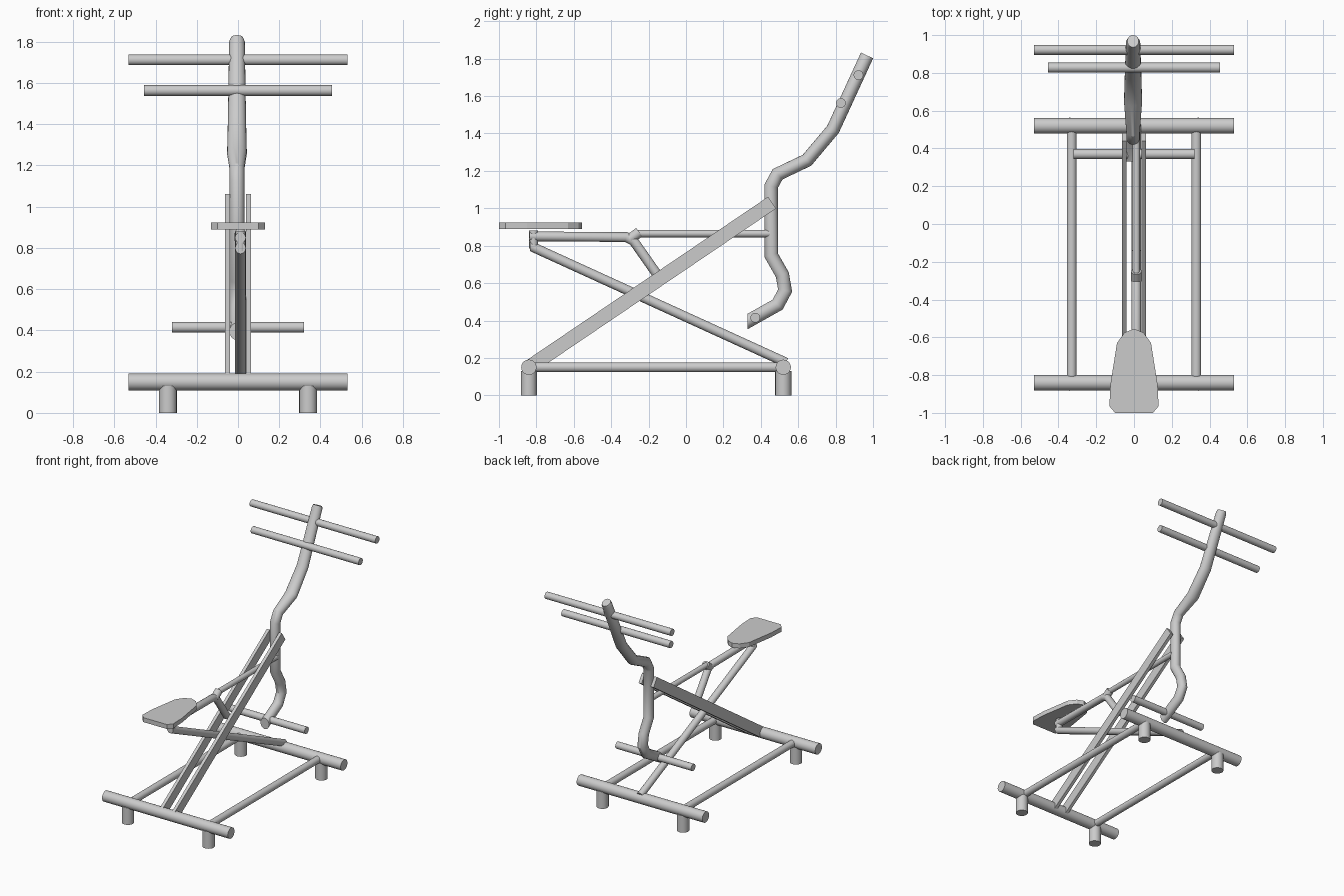
import bpy, bmesh, math
from mathutils import Vector

if "Cube" in bpy.data.objects:
    bpy.data.objects.remove(bpy.data.objects["Cube"], do_unlink=True)

grey = bpy.data.materials.new("light grey metal")
grey.use_nodes = True
grey.diffuse_color = (0.6, 0.6, 0.6, 1)
grey.node_tree.nodes["Principled BSDF"].inputs["Base Color"].default_value = (0.6, 0.6, 0.6, 1)

SIDES = 20
X = Vector((1, 0, 0))


def finish(bm, name, smooth=True):
    bmesh.ops.recalc_face_normals(bm, faces=bm.faces)
    mesh = bpy.data.meshes.new(name)
    bm.to_mesh(mesh)
    bm.free()
    mesh.materials.append(grey)
    obj = bpy.data.objects.new(name, mesh)
    bpy.context.collection.objects.link(obj)
    if smooth:
        bpy.ops.object.select_all(action='DESELECT')
        obj.select_set(True)
        bpy.context.view_layer.objects.active = obj
        bpy.ops.object.shade_smooth_by_angle(angle=math.radians(35))
    return obj


def tube(name, path, radius, x=0.0, start=None, widths=None):
    """Sweep a mitred round tube along (y, z) points; start sets the cut direction of the first end."""
    pts = [Vector((x, y, z)) for y, z in path]
    dirs = [(b - a).normalized() for a, b in zip(pts, pts[1:])]
    bm = bmesh.new()
    rings = []
    for i, p in enumerate(pts):
        before, after = dirs[max(i - 1, 0)], dirs[min(i, len(dirs) - 1)]
        normal = (before + after).normalized()
        if i == 0 and start:
            normal = Vector((0, *start))
        side = X.cross(normal) / normal.dot(after)
        wide = widths[i] if widths else radius
        ring = []
        for k in range(SIDES):
            a = math.tau * k / SIDES
            ring.append(bm.verts.new(p + X * wide * math.cos(a) + side * radius * math.sin(a)))
        rings.append(ring)
    for r, s in zip(rings, rings[1:]):
        for k in range(SIDES):
            j = (k + 1) % SIDES
            bm.faces.new((r[k], r[j], s[j], s[k]))
    bm.faces.new(rings[0])
    bm.faces.new(rings[-1])
    return finish(bm, name)


def crossbar(name, half, y, z, radius):
    """Round bar lying along x."""
    bm = bmesh.new()
    bmesh.ops.create_cone(bm, cap_ends=True, segments=SIDES, radius1=radius, radius2=radius, depth=2 * half)
    for v in bm.verts:
        v.co = Vector((v.co.z, v.co.x + y, v.co.y + z))
    return finish(bm, name)


def slab(name, outline, to_point, offset):
    """Extrude a closed outline of 2D points along an offset."""
    bm = bmesh.new()
    face = bm.faces.new([bm.verts.new(to_point(*p)) for p in outline])
    out = bmesh.ops.extrude_face_region(bm, geom=[face])
    verts = [g for g in out["geom"] if isinstance(g, bmesh.types.BMVert)]
    bmesh.ops.translate(bm, verts=verts, vec=offset)
    return finish(bm, name, smooth=False)


# Base frame
FRONT, REAR, BASE = -0.84, 0.52, 0.15
crossbar("front_base_bar", 0.53, FRONT, BASE, 0.041)
crossbar("rear_base_bar", 0.53, REAR, BASE, 0.041)
for s, label in ((1, "left"), (-1, "right")):
    tube(label + "_side_rail", [(FRONT, BASE), (REAR, BASE)], 0.026, x=s * 0.33)
    for end, y in (("front", FRONT), ("rear", REAR)):
        tube(f"{label}_{end}_foot", [(y, 0), (y, 0.13)], 0.043, x=s * 0.34)

# Pair of flat diagonal bars
low, high = Vector((FRONT, BASE)), Vector((0.46, 1.03))
along = (high - low).normalized()
across = Vector((-along.y, along.x)) * 0.038
corners = [low - across, high - across, high + across, low + across]
for s, label in ((1, "left"), (-1, "right")):
    slab(label + "_diagonal_bar", corners,
         lambda y, z: Vector((s * 0.051 - 0.012, y, z)), Vector((0.024, 0, 0)))

# Seat support tubes
MID = 0.012
tube("seat_brace", [(-0.835, 0.80), (0.535, 0.175)], 0.026, x=MID, start=(1, 0))
tube("seat_post", [(-0.815, 0.785), (-0.815, 0.88)], 0.024, x=MID)
tube("seat_tube", [(-0.838, 0.85), (-0.32, 0.846), (-0.28, 0.825), (-0.15, 0.64)], 0.026, x=MID)
tube("sleeve", [(-0.30, 0.835), (-0.25, 0.872)], 0.028, x=MID)
tube("link_tube", [(-0.27, 0.865), (0.45, 0.865)], 0.02, x=MID)

# Seat pad
half_seat = [(0.10, -1.0), (0.13, -0.965), (0.125, -0.85), (0.09, -0.63), (0.05, -0.575)]
outline = half_seat + [(0, -0.555)] + [(-x, y) for x, y in reversed(half_seat)]
slab("seat", outline, lambda x, y: Vector((x, y, 0.89)), Vector((0, 0, 0.034)))

# Bent mast carrying the handles and foot rest
mast = [(0.33, 0.395), (0.49, 0.485), (0.53, 0.56), (0.515, 0.645), (0.455, 0.75), (0.455, 1.118),
        (0.49, 1.182), (0.647, 1.257), (0.786, 1.422), (0.96, 1.80), (0.968, 1.817)]
spread = [0.036] * 7 + [0.048, 0.044, 0.038, 0.03]
tube("mast", mast, 0.036, x=-0.005, start=(1, 0), widths=spread)
crossbar("foot_rest", 0.32, 0.37, 0.415, 0.026)
crossbar("lower_handle", 0.455, 0.828, 1.563, 0.026)
crossbar("upper_handle", 0.53, 0.922, 1.712, 0.026)
